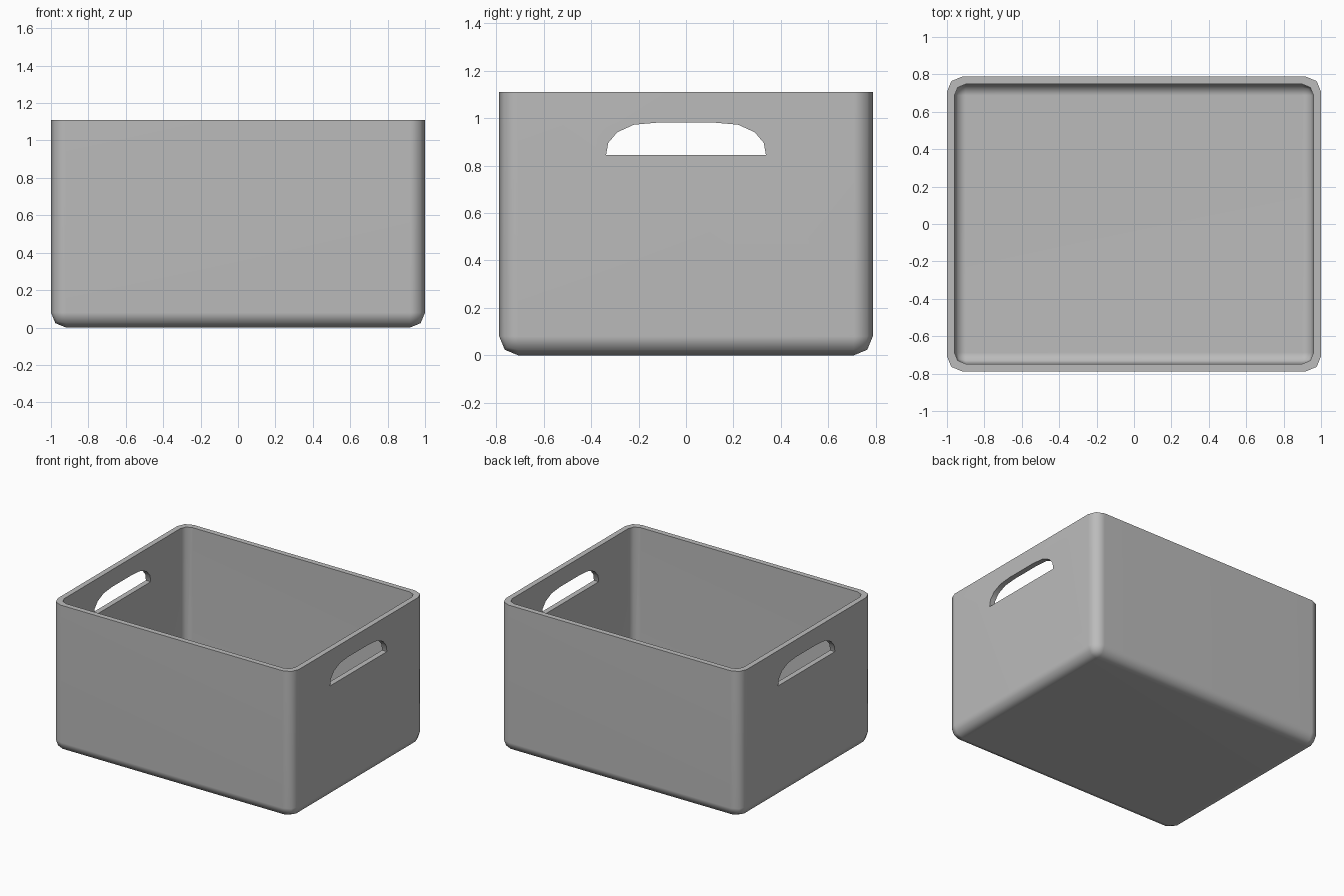
import bpy
import bmesh

cube = bpy.data.objects.get("Cube")
if cube:
    bpy.data.objects.remove(cube, do_unlink=True)

WIDTH, DEPTH, HEIGHT = 2.0, 1.575, 1.11
WALL = 0.04

grey = bpy.data.materials.new("storage_grey")
grey.use_nodes = True
colour = (0.5, 0.5, 0.5, 1)
grey.diffuse_color = colour
grey.node_tree.nodes["Principled BSDF"].inputs["Base Color"].default_value = colour


def add_object(name, bm):
    bmesh.ops.recalc_face_normals(bm, faces=bm.faces[:])
    mesh = bpy.data.meshes.new(name)
    bm.to_mesh(mesh)
    bm.free()
    mesh.materials.append(grey)
    obj = bpy.data.objects.new(name, mesh)
    bpy.context.collection.objects.link(obj)
    return obj


def rounded_tub(name, width, depth, bottom, top, radius):
    """Block with rounded corners and bottom edges, and a flat top."""
    bm = bmesh.new()
    bmesh.ops.create_cube(bm, size=1)
    for v in bm.verts:
        v.co.x *= width
        v.co.y *= depth
        v.co.z = top if v.co.z > 0 else bottom
    edges = [e for e in bm.edges if min(v.co.z for v in e.verts) < top]
    bmesh.ops.bevel(bm, geom=edges, offset=radius, segments=2,
                    profile=0.5, affect='EDGES', clamp_overlap=True)
    return add_object(name, bm)


def cut(target, cutter):
    cutter.hide_render = True
    mod = target.modifiers.new("cut", 'BOOLEAN')
    mod.operation = 'DIFFERENCE'
    mod.solver = 'EXACT'
    mod.object = cutter
    bpy.context.view_layer.objects.active = target
    bpy.ops.object.modifier_apply(modifier=mod.name)
    bpy.data.objects.remove(cutter, do_unlink=True)


# Outer shell, hollowed out
box = rounded_tub("storage_box", WIDTH, DEPTH, 0, HEIGHT, 0.08)
cavity = rounded_tub("cavity_cutter", WIDTH - 2 * WALL, DEPTH - 2 * WALL,
                     WALL, HEIGHT + 0.2, 0.06)
cut(box, cavity)

# Arched hand hole through both end walls
arch = [(0.337, 0.845), (0.328, 0.895), (0.29, 0.94), (0.22, 0.972), (0.12, 0.981)]
outline = arch + [(-y, z) for y, z in reversed(arch)]
bm = bmesh.new()
face = bm.faces.new([bm.verts.new((-1.2, y, z)) for y, z in outline])
sweep = bmesh.ops.extrude_face_region(bm, geom=[face])
bmesh.ops.translate(bm, vec=(2.4, 0, 0),
                    verts=[g for g in sweep["geom"] if isinstance(g, bmesh.types.BMVert)])
cut(box, add_object("handle_cutter", bm))

# Smooth rounded corners, crisp rim and hand holes
bpy.ops.object.select_all(action='DESELECT')
box.select_set(True)
bpy.context.view_layer.objects.active = box
bpy.ops.object.shade_smooth_by_angle(angle=0.9)
weighted = box.modifiers.new("even_shading", 'WEIGHTED_NORMAL')
weighted.keep_sharp = True
